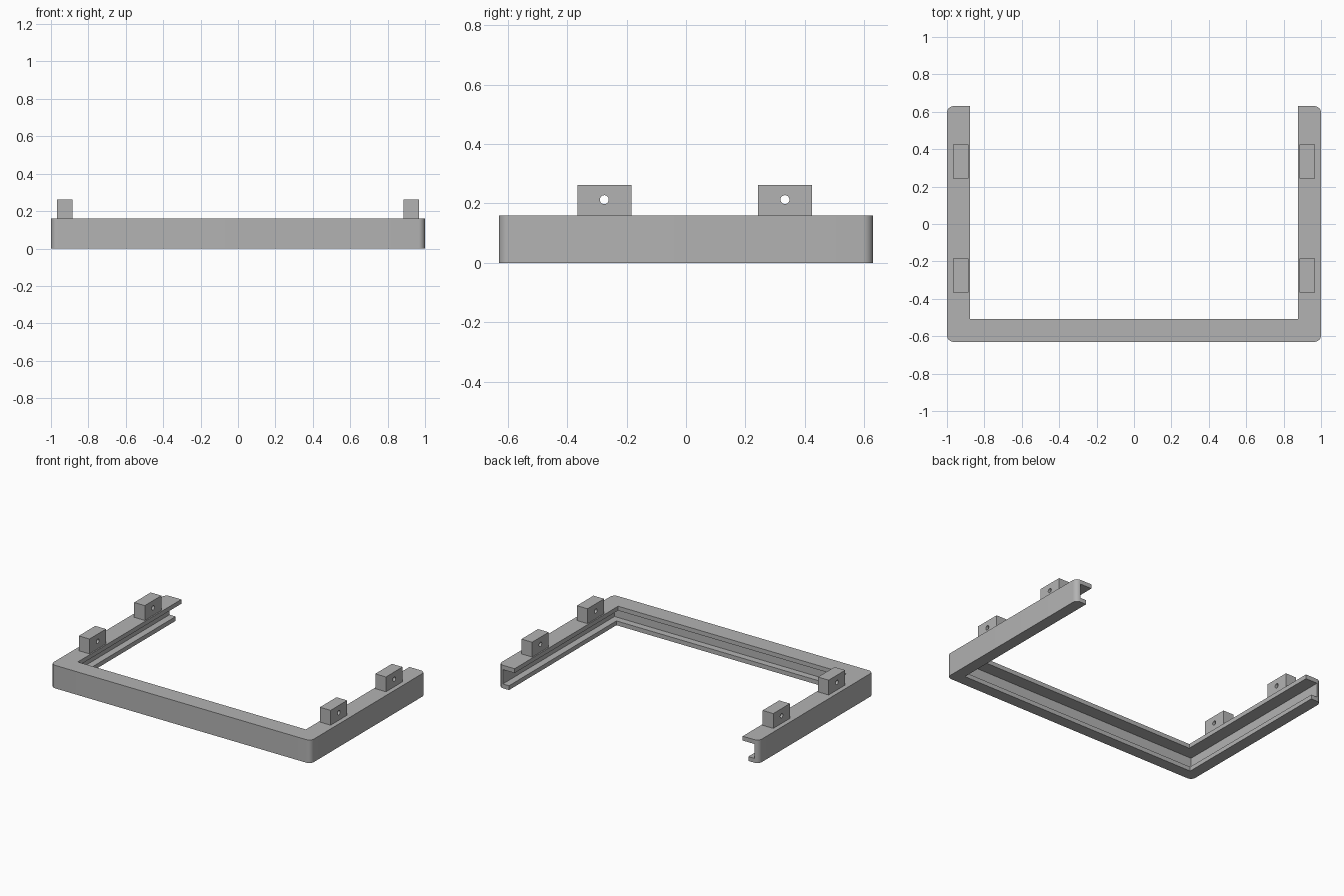
import bpy, bmesh, math
from mathutils import Matrix

if "Cube" in bpy.data.objects:
    bpy.data.objects.remove(bpy.data.objects["Cube"], do_unlink=True)

grey = bpy.data.materials.new("plain grey")
grey.use_nodes = True
grey.diffuse_color = (0.45, 0.45, 0.45, 1)
grey.node_tree.nodes["Principled BSDF"].inputs["Base Color"].default_value = (0.45, 0.45, 0.45, 1)

HALF_X, HALF_Y, HEIGHT = 1.0, 0.63, 0.16
RIM = 0.123      # width of the top flange
LIP = 0.08       # width of the bottom flange
WALL = 0.033     # thickness of the upright web
FLANGE = 0.03
RADIUS = 0.035


def finish(name, bm):
    mesh = bpy.data.meshes.new(name)
    bmesh.ops.recalc_face_normals(bm, faces=bm.faces)
    bm.to_mesh(mesh)
    bm.free()
    mesh.materials.append(grey)
    obj = bpy.data.objects.new(name, mesh)
    bpy.context.collection.objects.link(obj)
    return obj


def box(name, x0, x1, y0, y1, z0, z1):
    bm = bmesh.new()
    bmesh.ops.create_cube(bm, size=1)
    bmesh.ops.scale(bm, vec=(x1 - x0, y1 - y0, z1 - z0), verts=bm.verts)
    bmesh.ops.translate(bm, vec=((x0 + x1) / 2, (y0 + y1) / 2, (z0 + z1) / 2), verts=bm.verts)
    return finish(name, bm)


def rod(name, x, y, z, radius, length):
    bm = bmesh.new()
    bmesh.ops.create_cone(bm, cap_ends=True, segments=24, radius1=radius, radius2=radius,
                          depth=length, matrix=Matrix.Translation((x, y, z)) @ Matrix.Rotation(math.pi / 2, 4, 'Y'))
    return finish(name, bm)


def select_only(obj):
    bpy.ops.object.select_all(action='DESELECT')
    obj.select_set(True)
    bpy.context.view_layer.objects.active = obj


def cut(obj, cutter):
    cutter.hide_render = True
    mod = obj.modifiers.new("cut", 'BOOLEAN')
    mod.operation = 'DIFFERENCE'
    mod.solver = 'EXACT'
    mod.object = cutter
    select_only(obj)
    bpy.ops.object.modifier_apply(modifier=mod.name)
    bpy.data.objects.remove(cutter, do_unlink=True)


def smooth(obj):
    select_only(obj)
    bpy.ops.object.shade_smooth_by_angle(angle=math.radians(30))


# Three-sided frame: rounded slab, hollowed to an inward-facing channel
frame = box("channel_frame", -HALF_X, HALF_X, -HALF_Y, HALF_Y, 0, HEIGHT)
bm = bmesh.new()
bm.from_mesh(frame.data)
uprights = [e for e in bm.edges if abs(e.verts[0].co.z - e.verts[1].co.z) > 0.1]
bmesh.ops.bevel(bm, geom=uprights, offset=RADIUS, segments=8, profile=0.5, affect='EDGES')
bm.to_mesh(frame.data)
bm.free()


def hollow(inset, z0, z1):
    cut(frame, box("cutter", inset - HALF_X, HALF_X - inset, inset - HALF_Y, HALF_Y + 1, z0, z1))


hollow(RIM, -1, 1)
hollow(LIP, -1, HEIGHT / 2)
hollow(WALL, FLANGE, HEIGHT - FLANGE)
smooth(frame)

# Drilled mounting blocks, two on each side rail
for side, sign in (("left", 1), ("right", -1)):
    for place, y in (("front", -0.275), ("rear", 0.333)):
        x = sign * 0.927
        block = box(f"{side}_{place}_mounting_block", x - 0.041, x + 0.041,
                    y - 0.091, y + 0.091, HEIGHT, 0.263)
        cut(block, rod("cutter", x, y, 0.213, 0.015, 0.2))
        smooth(block)
